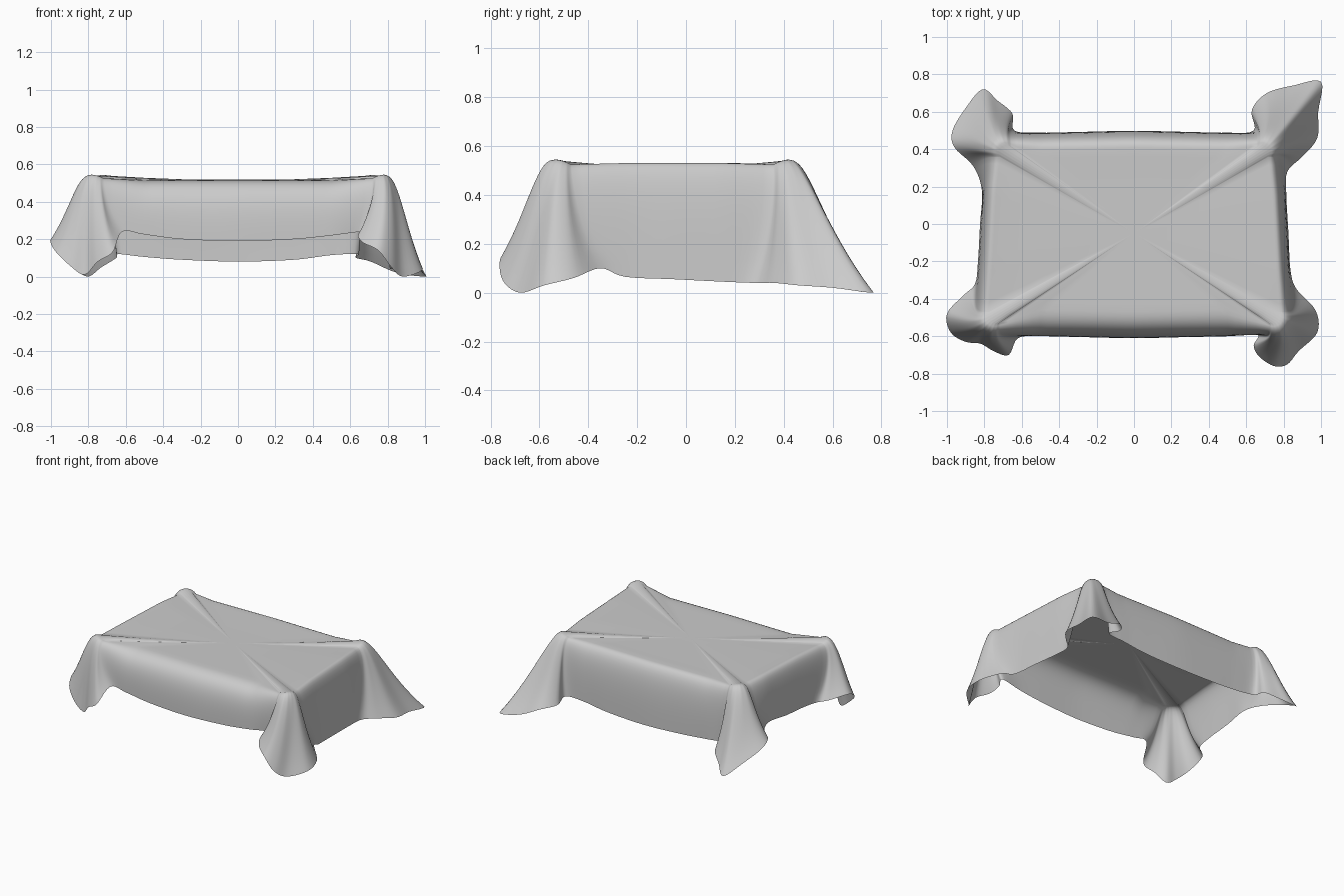
import bpy, bmesh, math
from mathutils import Vector

cube = bpy.data.objects.get("Cube")
if cube:
    bpy.data.objects.remove(cube, do_unlink=True)

cloth_grey = bpy.data.materials.new("cloth_grey")
cloth_grey.use_nodes = True
colour = (0.6, 0.6, 0.6, 1)
cloth_grey.diffuse_color = colour
cloth_grey.node_tree.nodes["Principled BSDF"].inputs["Base Color"].default_value = colour

TOP, FRONT, BACK = 0.52, -0.6, 0.488
ROUND = 0.13
INSET = {"front": 0.14, "back": 0.09, "left": 0.07, "right": 0.07}
SUBDIV, ROWS = 5, 16


def half_width(y):
    return 0.815 - 0.055 * y


def column(edge, inner, hem, lift, spread):
    """Four control points running from the flat top over the edge to the hem."""
    edge, inner, hem = Vector(edge), Vector(inner), Vector(hem)
    start = Vector((inner.x, inner.y, TOP + lift * 0.6))
    shoulder = Vector((edge.x, edge.y, TOP + 0.005 + lift * 1.6))
    waist = edge.lerp(hem, spread)
    waist.z = hem.z + (TOP - hem.z) * 0.5
    return [start, shoulder, waist, hem]


def side(name, stations):
    """Straight flap: stations are (position along the edge, hem height)."""
    cols = []
    for s, z in stations:
        inset = INSET[name]
        if name in ("front", "back"):
            y, sign = (FRONT, -1) if name == "front" else (BACK, 1)
            y += sign * 0.01 * (1 - abs(s) * 2)
            lift = -0.01 if name == "front" else 0
            cols.append(column((s, y, 0), (s, y - sign * inset, 0), (s, y, z), lift, 0))
        else:
            sign = 1 if name == "left" else -1
            x = sign * half_width(s)
            cols.append(column((x, s, 0), (x - sign * inset, s, 0), (x * 1.01, s, z), 0.016, 0))
    return cols


def corner(sx, sy, start_angle, hems):
    """Flared corner fold: a squarish arc on the box fans out to the hem path."""
    y_edge = BACK if sy > 0 else FRONT
    centre = Vector((sx * (half_width(y_edge) - ROUND), y_edge - sy * ROUND, 0))
    cols = []
    for i, hem in enumerate(hems):
        f = i / (len(hems) - 1)
        a = start_angle + f * math.pi / 2
        bulge = math.sin(f * math.pi)
        d = Vector((math.cos(a), math.sin(a), 0)) * ROUND * (1 + 0.25 * bulge)
        cols.append(column(centre + d, centre + d * 0.45, hem,
                           0.008 + 0.027 * bulge, 0.08 + 0.22 * bulge))
    return cols


# Hem paths of the four corner folds, counter-clockwise
front_left = [(.66, -.59, .24), (.64, -.65, .22), (.67, -.71, .18), (.75, -.76, .14),
              (.82, -.75, .05), (.88, -.68, 0), (.98, -.58, .03), (.97, -.46, .06), (.87, -.35, .1)]
back_left = [(.82, .28, .04), (.9, .36, .04), (.98, .46, .03), (.985, .6, .02), (1, .76, 0),
             (.85, .74, .02), (.71, .7, .08), (.63, .61, .1), (.64, .5, .12)]
back_right = [(-.64, .5, .12), (-.65, .59, .1), (-.73, .66, .05), (-.81, .72, 0),
              (-.9, .62, .08), (-.97, .5, .16), (-.96, .41, .2), (-.86, .31, .2)]
front_right = [(-.85, -.32, .16), (-.91, -.38, .17), (-1, -.48, .2), (-.98, -.58, .14),
               (-.9, -.63, .06), (-.82, -.64, .01), (-.75, -.68, .08), (-.67, -.7, .13), (-.62, -.61, .24)]

columns = (side("front", [(-.5, .225), (-.3, .2), (0, .19), (.3, .2), (.5, .22)])
           + corner(1, -1, -math.pi / 2, front_left)
           + side("left", [(-.25, .065), (-.05, .055), (.15, .045)])
           + corner(1, 1, 0, back_left)
           + side("back", [(.5, .115), (.3, .09), (0, .08), (-.3, .09), (-.5, .105)])
           + corner(-1, 1, math.pi / 2, back_right)
           + side("right", [(.18, .2), (0, .18), (-.2, .17)])
           + corner(-1, -1, math.pi, front_right))


def catmull(a, b, c, d, t):
    return 0.5 * (2 * b + (c - a) * t + (2 * a - 5 * b + 4 * c - d) * t * t
                  + (3 * b - a - 3 * c + d) * t ** 3)


def bezier(p, t):
    u = 1 - t
    return p[0] * u ** 3 + 3 * p[1] * u * u * t + 3 * p[2] * u * t * t + p[3] * t ** 3


# Join the columns around the ring: straight on the box edge, curved below
n = len(columns)
ring = []
for i in range(n):
    before, here, after, beyond = [columns[(i + k) % n] for k in (-1, 0, 1, 2)]
    for s in range(SUBDIV):
        t = s / SUBDIV
        straight = [here[j].lerp(after[j], t) for j in (0, 1)]
        curved = [catmull(before[j], here[j], after[j], beyond[j], t) for j in (2, 3)]
        ring.append(straight + curved)

# Sweep the cloth from the flat top down to the hem
bm = bmesh.new()
middle = Vector((0, -0.05, TOP - 0.005))
rows = []
for f in (0.35, 0.7, 0.9):
    flat = [middle.lerp(c[0], f) for c in ring]
    for p in flat:
        p.z = middle.z + (p.z - middle.z) * f
    rows.append([bm.verts.new(p) for p in flat])
for r in range(ROWS + 1):
    rows.append([bm.verts.new(bezier(c, r / ROWS)) for c in ring])
count = len(ring)
for upper, lower in zip(rows, rows[1:]):
    for i in range(count):
        k = (i + 1) % count
        bm.faces.new((upper[i], lower[i], lower[k], upper[k]))
centre = bm.verts.new(middle)
for i in range(count):
    bm.faces.new((centre, rows[0][i], rows[0][(i + 1) % count]))

# Rest the lowest hem on the ground
lowest = min(v.co.z for v in bm.verts)
for v in bm.verts:
    v.co.z -= lowest

mesh = bpy.data.meshes.new("draped_cloth")
bm.to_mesh(mesh)
bm.free()
mesh.materials.append(cloth_grey)
mesh.shade_smooth()
cloth = bpy.data.objects.new("draped_cloth", mesh)
bpy.context.collection.objects.link(cloth)
